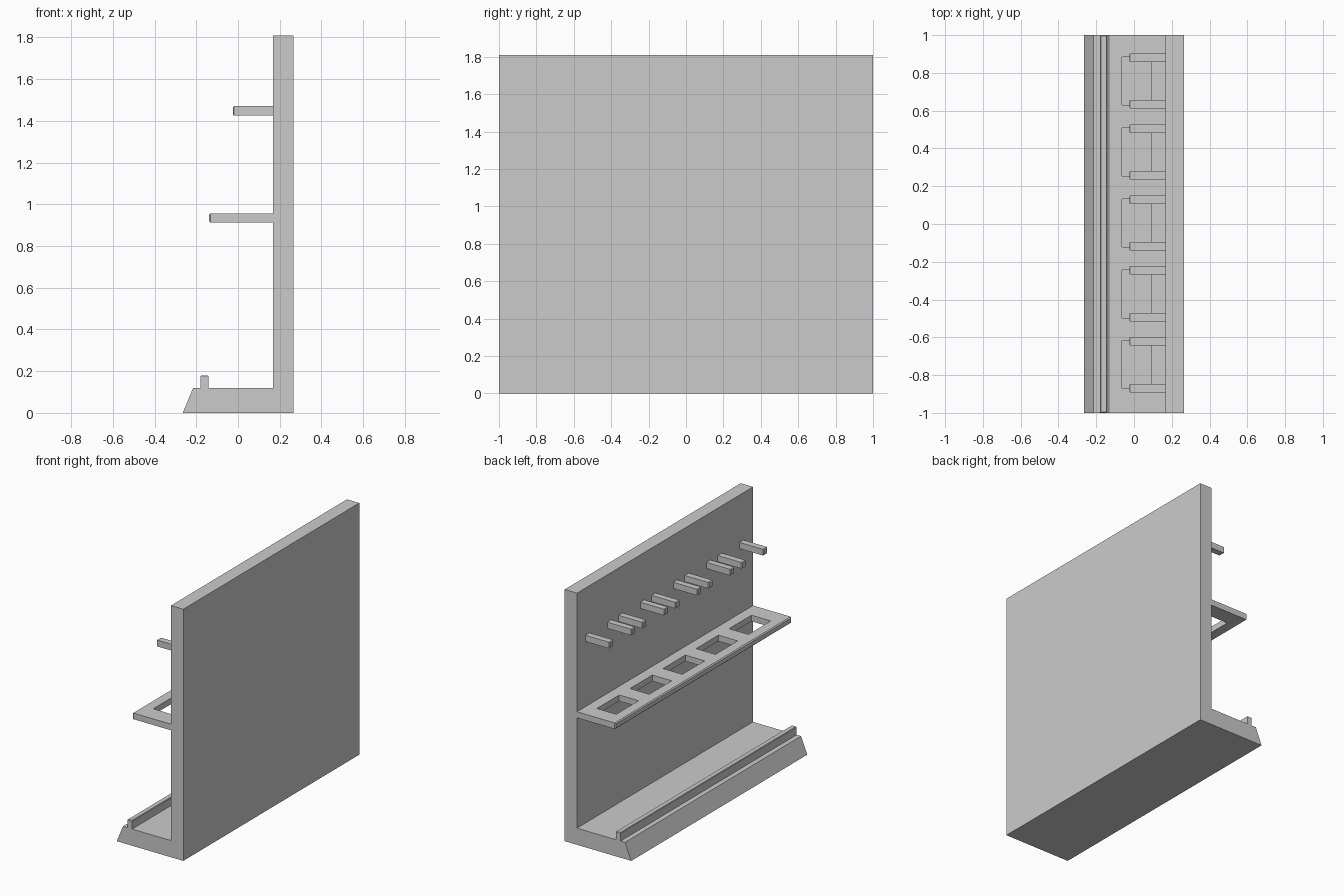
import bpy, bmesh

if "Cube" in bpy.data.objects:
    bpy.data.objects.remove(bpy.data.objects["Cube"])

def finish(name, bm):
    bmesh.ops.recalc_face_normals(bm, faces=bm.faces)
    mesh = bpy.data.meshes.new(name)
    bm.to_mesh(mesh)
    bm.free()
    obj = bpy.data.objects.new(name, mesh)
    bpy.context.collection.objects.link(obj)
    return obj

def extrude_profile(name, points, direction):
    bm = bmesh.new()
    face = bm.faces.new([bm.verts.new(p) for p in points])
    geom = bmesh.ops.extrude_face_region(bm, geom=[face])["geom"]
    verts = [g for g in geom if isinstance(g, bmesh.types.BMVert)]
    bmesh.ops.translate(bm, verts=verts, vec=direction)
    return finish(name, bm)

def box(name, x, y, z, chamfer=0.0, pick=lambda edge: True):
    bm = bmesh.new()
    bmesh.ops.create_cube(bm, size=1)
    for v in bm.verts:
        v.co = [r[0] if c < 0 else r[1] for c, r in zip(v.co, (x, y, z))]
    if chamfer:
        edges = [e for e in bm.edges if pick(e)]
        bmesh.ops.bevel(bm, geom=edges, offset=chamfer, segments=1, affect='EDGES')
    return finish(name, bm)

def at_front(x):
    return lambda e: all(abs(v.co.x - x) < 1e-4 for v in e.verts)

WALL = 0.167
slots = [0.757 - 0.3755 * i for i in range(5)]

# Back panel and sloped foot as one L-shaped profile
profile = [(-0.265, 0), (0.265, 0), (0.265, 1.81), (WALL, 1.81), (WALL, 0.12), (-0.215, 0.12)]
extrude_profile("back_panel_and_base", [(x, -1, z) for x, z in profile], (0, 2, 0))

# Stop rail along the base
box("stop_rail", (-0.18, -0.142), (-1, 1), (0.115, 0.18), 0.004,
    lambda e: all(v.co.z > 0.17 for v in e.verts))

# Shelf with five rectangular holes
shelf = box("slotted_shelf", (-0.14, WALL + 0.005), (-1, 1), (0.913, 0.957), 0.007, at_front(-0.14))
for i, y in enumerate(slots):
    cutter = box(f"slot_cutter_{i + 1}", (-0.064, 0.09), (y - 0.127, y + 0.127), (0.8, 1.1))
    cutter.hide_render = True
    cutter.hide_set(True)
    mod = shelf.modifiers.new(f"slot_{i + 1}", 'BOOLEAN')
    mod.operation = 'DIFFERENCE'
    mod.solver = 'EXACT'
    mod.object = cutter

# Pair of pegs above each hole
for i, y in enumerate(slots):
    for side, s in (("left", 1), ("right", -1)):
        c = y + s * 0.1235
        box(f"peg_{i + 1}_{side}", (-0.025, WALL + 0.005), (c - 0.0225, c + 0.0225),
            (1.425, 1.47), 0.005, at_front(-0.025))
